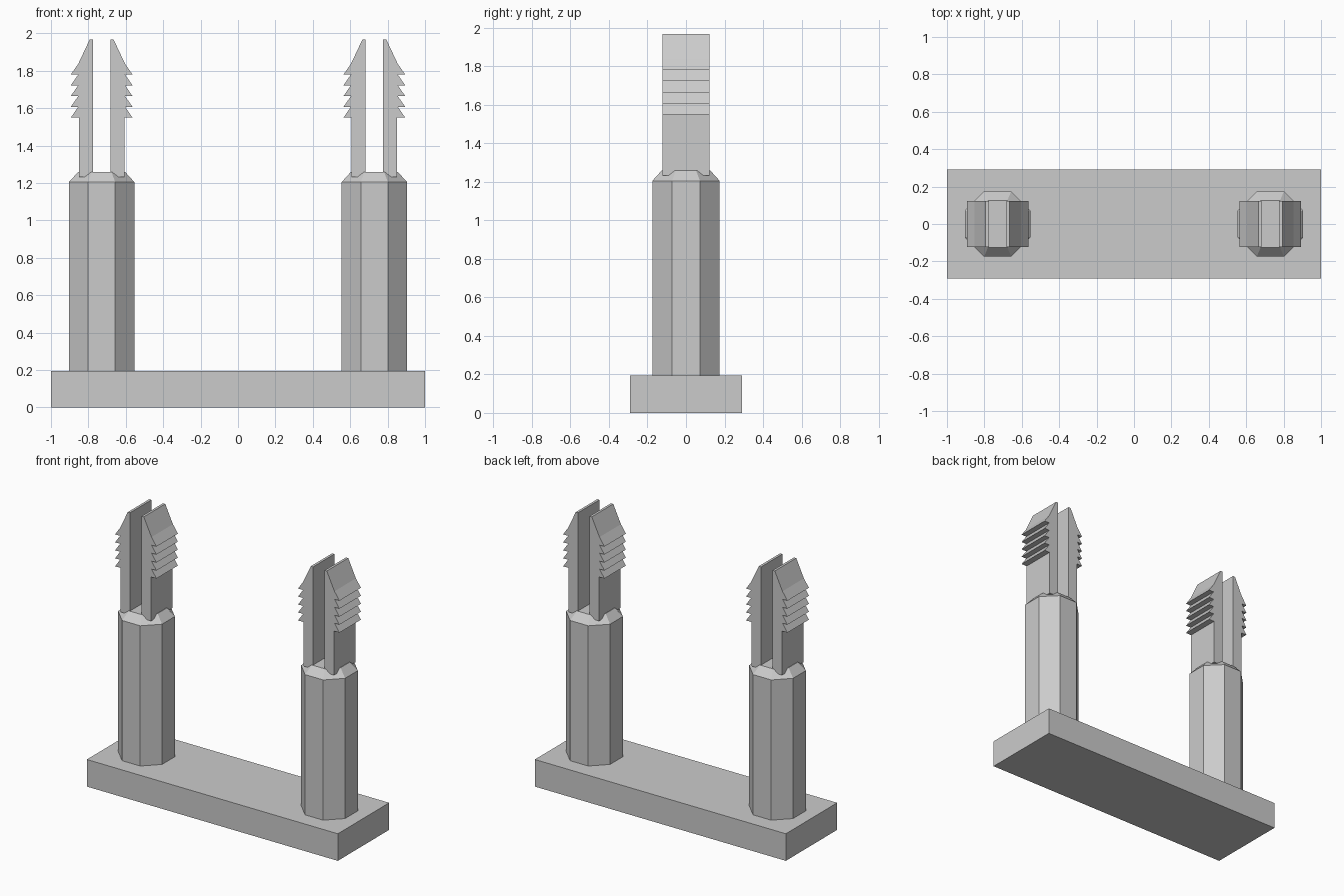
import bpy, bmesh, math

cube = bpy.data.objects.get("Cube")
if cube:
    bpy.data.objects.remove(cube, do_unlink=True)

grey = bpy.data.materials.new("plain_grey")
grey.use_nodes = True
colour = (0.6, 0.6, 0.6, 1)
grey.diffuse_color = colour
grey.node_tree.nodes["Principled BSDF"].inputs["Base Color"].default_value = colour


def finish(name, bm):
    bmesh.ops.recalc_face_normals(bm, faces=bm.faces)
    mesh = bpy.data.meshes.new(name)
    bm.to_mesh(mesh)
    bm.free()
    mesh.materials.append(grey)
    bpy.context.collection.objects.link(bpy.data.objects.new(name, mesh))


def base_plate():
    bm = bmesh.new()
    bmesh.ops.create_cube(bm, size=1)
    for v in bm.verts:
        v.co = (v.co.x * 2, v.co.y * 0.584, (v.co.z + 0.5) * 0.195)
    finish("base_plate", bm)


# Octagonal post with a chamfered top
def post(name, cx):
    bm = bmesh.new()
    rings = []
    for apothem, z in ((0.175, 0.195), (0.175, 1.205), (0.125, 1.26)):
        r = apothem / math.cos(math.pi / 8)
        angles = [math.pi / 8 + i * math.pi / 4 for i in range(8)]
        rings.append([bm.verts.new((cx + r * math.cos(a), r * math.sin(a), z))
                      for a in angles])
    for low, high in zip(rings, rings[1:]):
        for i in range(8):
            j = (i + 1) % 8
            bm.faces.new((low[i], low[j], high[j], high[i]))
    bm.faces.new(rings[0])
    bm.faces.new(rings[-1])
    finish(name, bm)


# Barbed prong: side profile extruded through the depth
def prong(name, cx, side):
    profile = [(0.046, 1.232), (0.121, 1.232), (0.121, 1.55)]
    for i in range(5):
        z = 1.55 + i * 0.0575
        profile += [(0.165, z), (0.125, z + 0.0575)]
    profile += [(0.064, 1.967), (0.046, 1.967)]
    bm = bmesh.new()
    face = bm.faces.new([bm.verts.new((cx + side * x, -0.122, z)) for x, z in profile])
    out = bmesh.ops.extrude_face_region(bm, geom=[face])
    moved = [g for g in out["geom"] if isinstance(g, bmesh.types.BMVert)]
    bmesh.ops.translate(bm, verts=moved, vec=(0, 0.244, 0))
    finish(name, bm)


base_plate()
for word, cx in (("right", -0.729), ("left", 0.729)):
    post(word + "_post", cx)
    for part, side in (("right", -1), ("left", 1)):
        prong(f"{word}_post_{part}_prong", cx, side)
